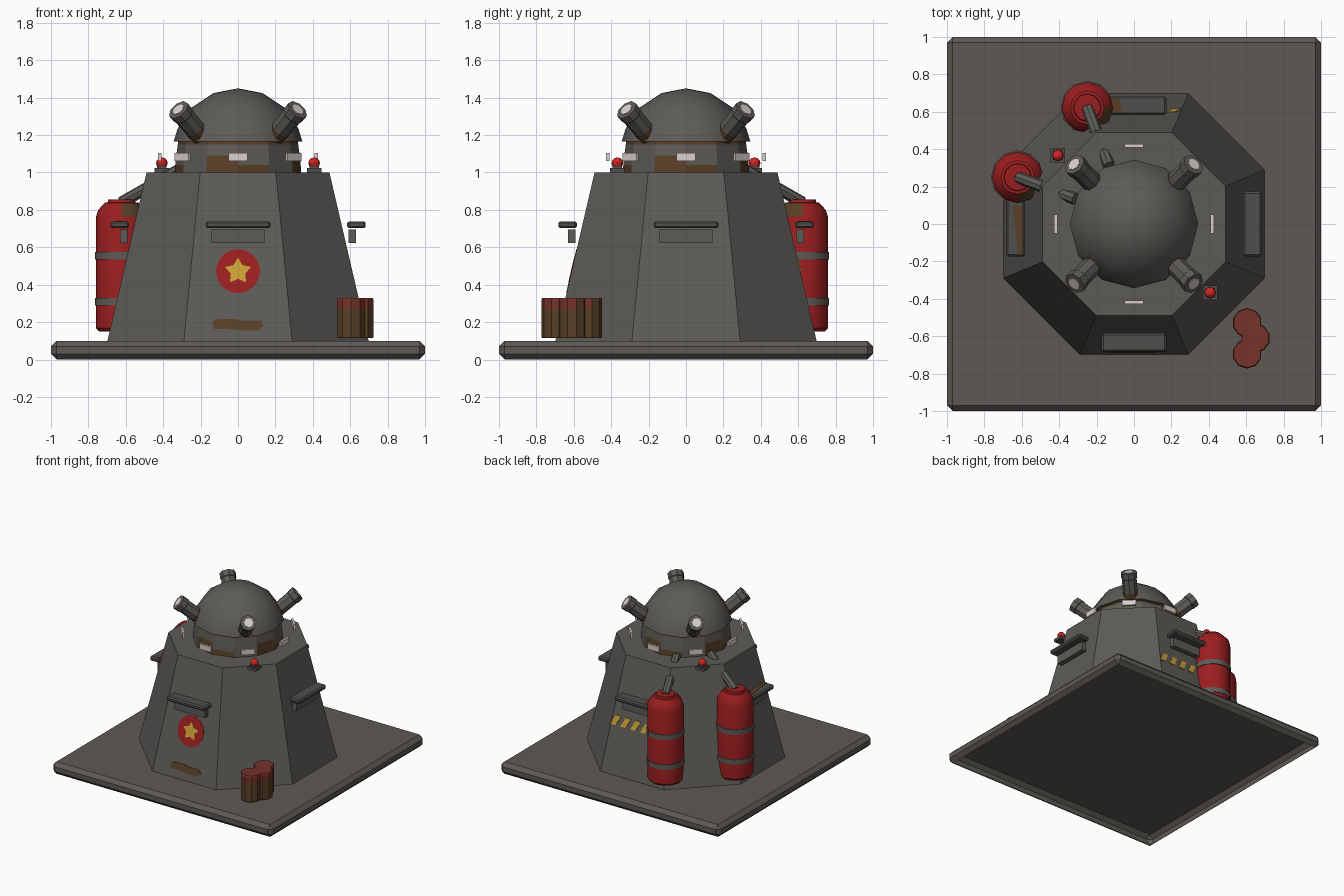
import bpy, bmesh, math
from mathutils import Vector, Matrix

if "Cube" in bpy.data.objects:
    bpy.data.objects.remove(bpy.data.objects["Cube"])


def material(name, rgb):
    m = bpy.data.materials.new(name)
    m.diffuse_color = (*rgb, 1)
    m.use_nodes = True
    m.node_tree.nodes["Principled BSDF"].inputs["Base Color"].default_value = m.diffuse_color
    return m


GREY = material("weathered grey", (0.11, 0.105, 0.096))
BASE = material("warm concrete grey", (0.11, 0.1, 0.088))
DARK = material("dark metal", (0.08, 0.077, 0.072))
RED = material("tank red", (0.33, 0.013, 0.014))
RUST = material("rust brown", (0.098, 0.05, 0.019))
FADED = material("faded red", (0.18, 0.032, 0.022))
YELLOW = material("paint yellow", (0.6, 0.36, 0.035))
WHITE = material("lamp white", (0.7, 0.62, 0.61))
GLOW = material("beacon red", (0.65, 0.02, 0.015))


def finish(name, bm, mats, smooth=False):
    bmesh.ops.recalc_face_normals(bm, faces=bm.faces)
    me = bpy.data.meshes.new(name)
    bm.to_mesh(me)
    bm.free()
    for m in mats:
        me.materials.append(m)
    ob = bpy.data.objects.new(name, me)
    bpy.context.collection.objects.link(ob)
    if smooth:
        bpy.ops.object.select_all(action='DESELECT')
        ob.select_set(True)
        bpy.context.view_layer.objects.active = ob
        bpy.ops.object.shade_smooth_by_angle(angle=math.radians(35))
    return ob


def lathe(name, profile, sides, mats, loc=(0, 0, 0), turn=0.0, smooth=False, rule=None, axis=None):
    """Spin (radius, height) pairs about z, or about the given axis."""
    bm = bmesh.new()
    rings = []
    for r, z in profile:
        if r == 0:
            rings.append([bm.verts.new((0, 0, z))])
        else:
            rings.append([bm.verts.new((r * math.cos(turn + 2 * math.pi * i / sides),
                                        r * math.sin(turn + 2 * math.pi * i / sides), z))
                          for i in range(sides)])
    for a, b in zip(rings, rings[1:]):
        for i in range(sides):
            j = (i + 1) % sides
            if len(b) == 1:
                bm.faces.new((a[i], a[j], b[0]))
            else:
                bm.faces.new((a[i], a[j], b[j], b[i]))
    for ring in (rings[0], rings[-1]):
        if len(ring) > 2:
            bm.faces.new(ring)
    if rule:
        for f in bm.faces:
            f.material_index = rule(f.calc_center_median())
    rot = Matrix() if axis is None else Vector(axis).to_track_quat('Z', 'Y').to_matrix().to_4x4()
    bm.transform(Matrix.Translation(loc) @ rot)
    return finish(name, bm, mats, smooth)


def prism(name, lower, upper, mat):
    bm = bmesh.new()
    a = [bm.verts.new(p) for p in lower]
    b = [bm.verts.new(p) for p in upper]
    bm.faces.new(a)
    bm.faces.new(b)
    n = len(a)
    for i in range(n):
        bm.faces.new((a[i], a[(i + 1) % n], b[(i + 1) % n], b[i]))
    return finish(name, bm, [mat])


def on_side(angle, d, u, z):
    """Point at distance d outward, u sideways, height z on the side facing angle."""
    c, s = math.cos(angle), math.sin(angle)
    return (d * c - u * s, d * s + u * c, z)


LOW, HIGH = 0.698, 0.489  # body half-widths at bottom and top


def decal(name, angle, pts, mat, off):
    """Thin painted plate on a sloped side of the body, from (sideways, height) points."""
    def layer(o):
        return [on_side(angle, LOW - (z - 0.1) * (LOW - HIGH) / 0.9 + o, u, z) for u, z in pts]
    return prism(name, layer(off - 0.007), layer(off), mat)


def side_box(name, angle, d0, d1, half, z0, z1, mat):
    def layer(z):
        return [on_side(angle, d, u, z) for d, u in
                ((d0, -half), (d1, -half), (d1, half), (d0, half))]
    return prism(name, layer(z0), layer(z1), mat)


# base slab with chamfered edges, hollow underneath
bm = bmesh.new()
bmesh.ops.create_cube(bm, size=1, matrix=Matrix.Translation((0, 0, 0.05)) @ Matrix.Diagonal((2, 2, 0.1, 1)))
bmesh.ops.bevel(bm, geom=bm.edges[:], offset=0.03, segments=1, affect='EDGES')
bmesh.ops.recalc_face_normals(bm, faces=bm.faces)
bmesh.ops.delete(bm, geom=[f for f in bm.faces if f.normal.z < -0.95], context='FACES')
finish("base_slab", bm, [BASE])

# octagonal sloped body
k = 1 / math.cos(math.pi / 8)
lathe("bunker_body", [(LOW * k, 0.1), (HIGH * k, 1.0)], 8, [GREY], turn=math.pi / 8)


# turret drum with rusty patches, rusty collar and dome
def drum_rust(c):
    sector = int((math.atan2(c.y, c.x) % (2 * math.pi)) / (math.pi / 6))
    return 1 if c.z > 1.15 or (c.z < 1.04 and sector % 3 != 1) or (c.z < 1.09 and sector % 3 == 2) else 0


lathe("turret_drum", [(0.338, 1.0), (0.335, 1.04), (0.33, 1.09), (0.322, 1.15), (0.32, 1.165)], 12,
      [GREY, RUST], rule=drum_rust)
dome = [(0.35 * math.cos(math.radians(t)), 1.1 + 0.35 * math.sin(math.radians(t)))
        for t in (11, 22.5, 45, 67.5)]
lathe("turret_dome", dome + [(0, 1.45)], 12, [GREY], smooth=True)

# four angled searchlights and eight marker light plates
for i in range(4):
    a = math.pi / 4 + i * math.pi / 2
    tilt = math.radians(40)
    axis = Vector((math.cos(tilt) * math.cos(a), math.cos(tilt) * math.sin(a), math.sin(tilt)))
    start = Vector(on_side(a, 0.285, 0, 1.197))
    lathe(f"searchlight_{i}", [(0.055, 0), (0.055, 0.055), (0.056, 0.165), (0.061, 0.17), (0.061, 0.215)], 8,
          [GREY, RUST], loc=start, axis=axis, rule=lambda c: 1 if 0 < c.z < 0.05 else 0)
    lathe(f"searchlight_lens_{i}", [(0.035, 0.21), (0.035, 0.219)], 8, [WHITE], loc=start, axis=axis)
for i in range(8):
    side_box(f"marker_light_{i}", i * math.pi / 4, 0.41, 0.428, 0.052, 1.062, 1.105, WHITE)

# red beacons on opposite corners
for i, s in enumerate((1, -1)):
    p = (0.407 * s, -0.367 * s, 0)
    lathe(f"beacon_foot_{i}", [(0.054, 1.0), (0.054, 1.024), (0.035, 1.024), (0.035, 1.034)], 4, [DARK],
          loc=p, turn=math.pi / 4)
    ball = [(0.031 * math.cos(math.radians(t)), 1.05 + 0.031 * math.sin(math.radians(t)))
            for t in (-60, -30, 0, 30, 60)]
    lathe(f"beacon_lamp_{i}", ball + [(0, 1.08)], 8, [GLOW], loc=p, smooth=True)

# vision slits with ledges on the four main sides
for i in range(4):
    a = i * math.pi / 2
    ob = side_box(f"slit_ledge_{i}", a, 0.583, 0.683, 0.173, 0.702, 0.739, DARK)
    bev = ob.modifiers.new("edge", 'BEVEL')
    bev.width = 0.01
    bev.segments = 1
    side_box(f"slit_window_{i}", a, 0.59, 0.631, 0.142, 0.624, 0.695, GREY)

# rust streaks on two ledges
for name, pts in (("left_ledge_rust", [(-0.65, 0.1), (-0.62, -0.165), (-0.595, -0.165), (-0.595, 0.1)]),
                  ("back_ledge_rust", [(-0.16, 0.6), (-0.06, 0.6), (-0.08, 0.67), (-0.16, 0.67)])):
    prism(name, [(x, y, 0.737) for x, y in pts], [(x, y, 0.741) for x, y in pts], RUST)

# front emblem disc with star, and rust smear below
FRONT, BACK = -math.pi / 2, math.pi / 2


def round_points(n, radius):
    return [(radius(i) * math.sin(2 * math.pi * i / n), 0.472 + radius(i) * math.cos(2 * math.pi * i / n))
            for i in range(n)]


decal("front_disc", FRONT, round_points(24, lambda i: 0.117), RED, 0.002)
decal("front_star", FRONT, round_points(10, lambda i: 0.041 if i % 2 else 0.073), YELLOW, 0.004)
decal("front_rust", FRONT, [(-0.13, 0.163), (-0.06, 0.165), (0.0, 0.157), (0.1, 0.154), (0.138, 0.18),
                            (0.12, 0.21), (0.03, 0.208), (-0.02, 0.217), (-0.1, 0.218), (-0.135, 0.205)],
      RUST, 0.003)

# slanted warning stripes on the back
for i in range(6):
    u = -0.255 + i * 0.09
    decal(f"warning_stripe_{i}", BACK, [(u, 0.468), (u + 0.047, 0.468), (u + 0.085, 0.543), (u + 0.038, 0.543)],
          YELLOW, 0.006)

# two gas tanks on the back left, with straps and feed pipes
for i, (x, y) in enumerate(((-0.622, 0.25), (-0.25, 0.622))):
    lathe(f"gas_tank_{i}", [(0.12, 0.15), (0.137, 0.168), (0.137, 0.765), (0.125, 0.8), (0.09, 0.838),
                            (0.075, 0.84), (0.072, 0.855)], 12, [RED, RUST], loc=(x, y, 0), smooth=True,
          rule=lambda c: 1 if 0.77 < c.z < 0.839 and c.x - c.y > 0.12 else 0)
    for j, z in enumerate((0.29, 0.535)):
        lathe(f"tank_strap_{i}_{j}", [(0.143, z), (0.143, z + 0.04)], 12, [GREY], loc=(x, y, 0), smooth=True)
    end = Vector((-0.315, 0.135, 1.015)) if i == 0 else Vector((-0.135, 0.315, 1.015))
    start = Vector((x, y, 0.84))
    d = end - start
    lathe(f"feed_pipe_{i}", [(0.032, 0), (0.032, d.length)], 8, [GREY], loc=start, axis=d)

# cluster of three rusty barrels
for i, (x, y) in enumerate(((0.605, -0.528), (0.649, -0.61), (0.605, -0.694))):
    lathe(f"rusty_barrel_{i}", [(0.076, 0.115), (0.079, 0.12), (0.079, 0.27), (0.079, 0.32), (0.074, 0.33)], 10,
          [RUST, FADED], loc=(x, y, 0), turn=math.pi / 10,
          rule=lambda c: 1 if c.z > 0.32 or (c.z > 0.28 and c.y < 0.03) else 0)
